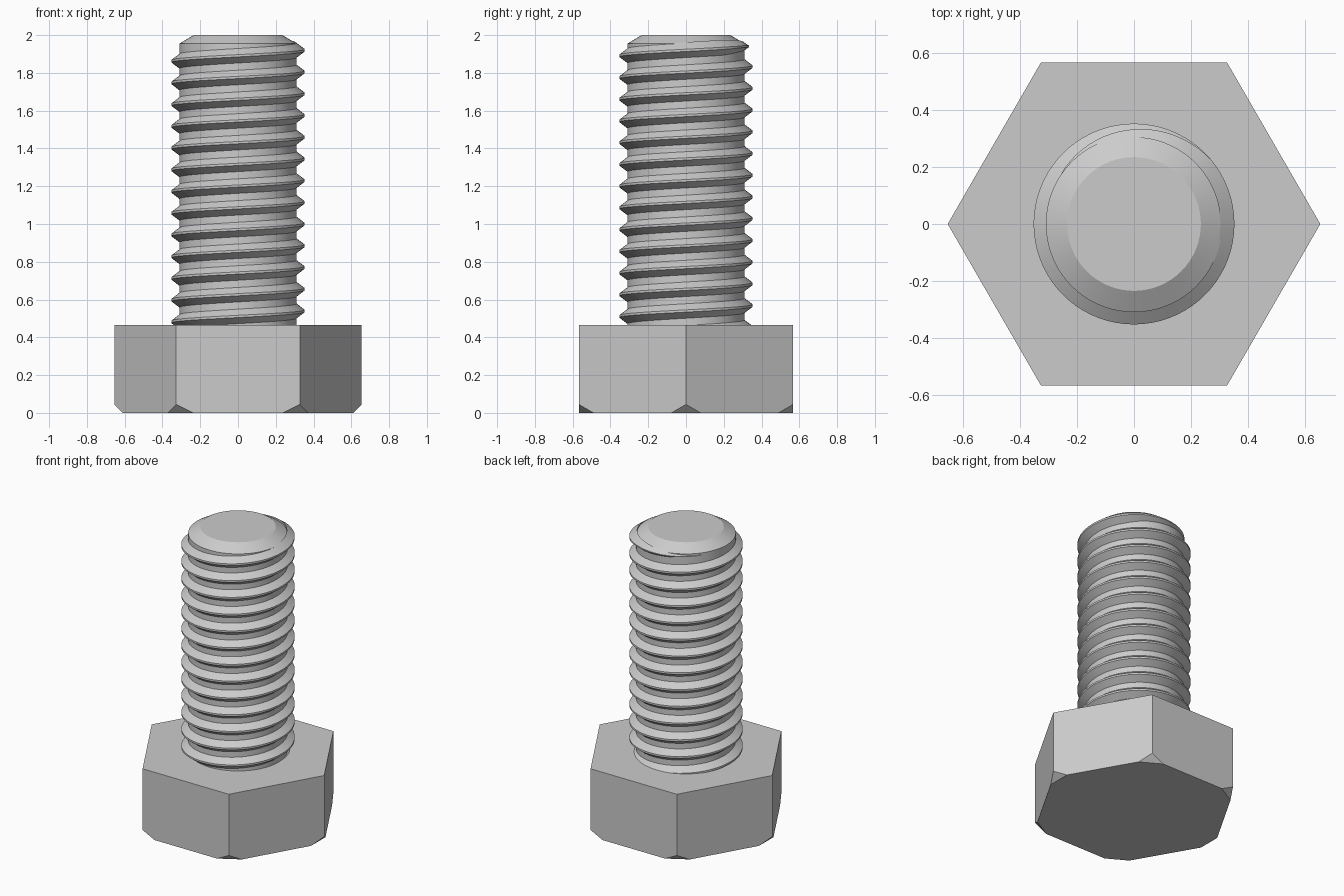
import bpy, bmesh, math
from mathutils import Vector

if "Cube" in bpy.data.objects:
    bpy.data.objects.remove(bpy.data.objects["Cube"])

HEX_R, HEAD_H = 0.655, 0.465
CORE_R, CREST_R = 0.31, 0.353
PITCH, SEG = 0.115, 72

steel = bpy.data.materials.new("steel grey")
steel.diffuse_color = (0.6, 0.6, 0.6, 1)
steel.use_nodes = True
steel.node_tree.nodes["Principled BSDF"].inputs["Base Color"].default_value = steel.diffuse_color


def finish(name, bm, smooth):
    bmesh.ops.recalc_face_normals(bm, faces=bm.faces[:])
    mesh = bpy.data.meshes.new(name)
    bm.to_mesh(mesh)
    bm.free()
    ob = bpy.data.objects.new(name, mesh)
    bpy.context.collection.objects.link(ob)
    mesh.materials.append(steel)
    if smooth:
        bpy.ops.object.select_all(action='DESELECT')
        ob.select_set(True)
        bpy.context.view_layer.objects.active = ob
        bpy.ops.object.shade_smooth_by_angle(angle=math.radians(25))
    return ob


def polar(r, a, z):
    return (r * math.cos(a), r * math.sin(a), z)


# Hexagonal head with its lower corners sliced off
bm = bmesh.new()
ring = [bm.verts.new(polar(HEX_R, i * math.pi / 3, 0)) for i in range(6)]
base = bm.faces.new(ring)
top = bmesh.ops.extrude_face_region(bm, geom=[base])
bmesh.ops.translate(bm, vec=(0, 0, HEAD_H),
                    verts=[g for g in top["geom"] if isinstance(g, bmesh.types.BMVert)])
for i in range(6):
    a = i * math.pi / 3
    geom = bm.verts[:] + bm.edges[:] + bm.faces[:]
    cut = bmesh.ops.bisect_plane(bm, geom=geom, plane_co=polar(HEX_R, a, 0.045),
                                 plane_no=Vector(polar(1, a, -1)), clear_outer=True)
    edges = [e for e in cut["geom_cut"] if isinstance(e, bmesh.types.BMEdge)]
    bmesh.ops.contextual_create(bm, geom=edges)
finish("hex_head", bm, False)

# Shank core with a chamfered tip
bm = bmesh.new()
rings = [[bm.verts.new(polar(r, 2 * math.pi * i / SEG, z)) for i in range(SEG)]
         for r, z in [(CORE_R, 0.40), (CORE_R, 1.955), (0.235, 2.0)]]
for lo, hi in zip(rings, rings[1:]):
    for i in range(SEG):
        j = (i + 1) % SEG
        bm.faces.new((lo[i], lo[j], hi[j], hi[i]))
bm.faces.new(rings[0])
bm.faces.new(rings[-1])
finish("shank_core", bm, True)

# Right-hand thread: a small ridge swept up a helix, fading out near the tip
bm = bmesh.new()
START, FADE, END = -12.75 * 360, 400, 505
sections = []
steps = int((END - START) / 360 * SEG)
for k in range(steps + 1):
    deg = START + (END - START) * k / steps
    z = min(1.862 + PITCH * (deg - 180) / 360, 1.94)
    s = 1 - max(0, (deg - FADE) / (END - FADE)) * 0.97
    crest = CORE_R + (CREST_R - CORE_R) * s
    profile = [(CORE_R - 0.006, -0.043), (crest, -0.006), (crest, 0.006), (CORE_R - 0.006, 0.043)]
    sections.append([bm.verts.new(polar(r, math.radians(deg), z + dz * s)) for r, dz in profile])
for a, b in zip(sections, sections[1:]):
    for i in range(4):
        j = (i + 1) % 4
        bm.faces.new((a[i], a[j], b[j], b[i]))
bm.faces.new(sections[0])
bm.faces.new(sections[-1])
finish("thread", bm, True)
